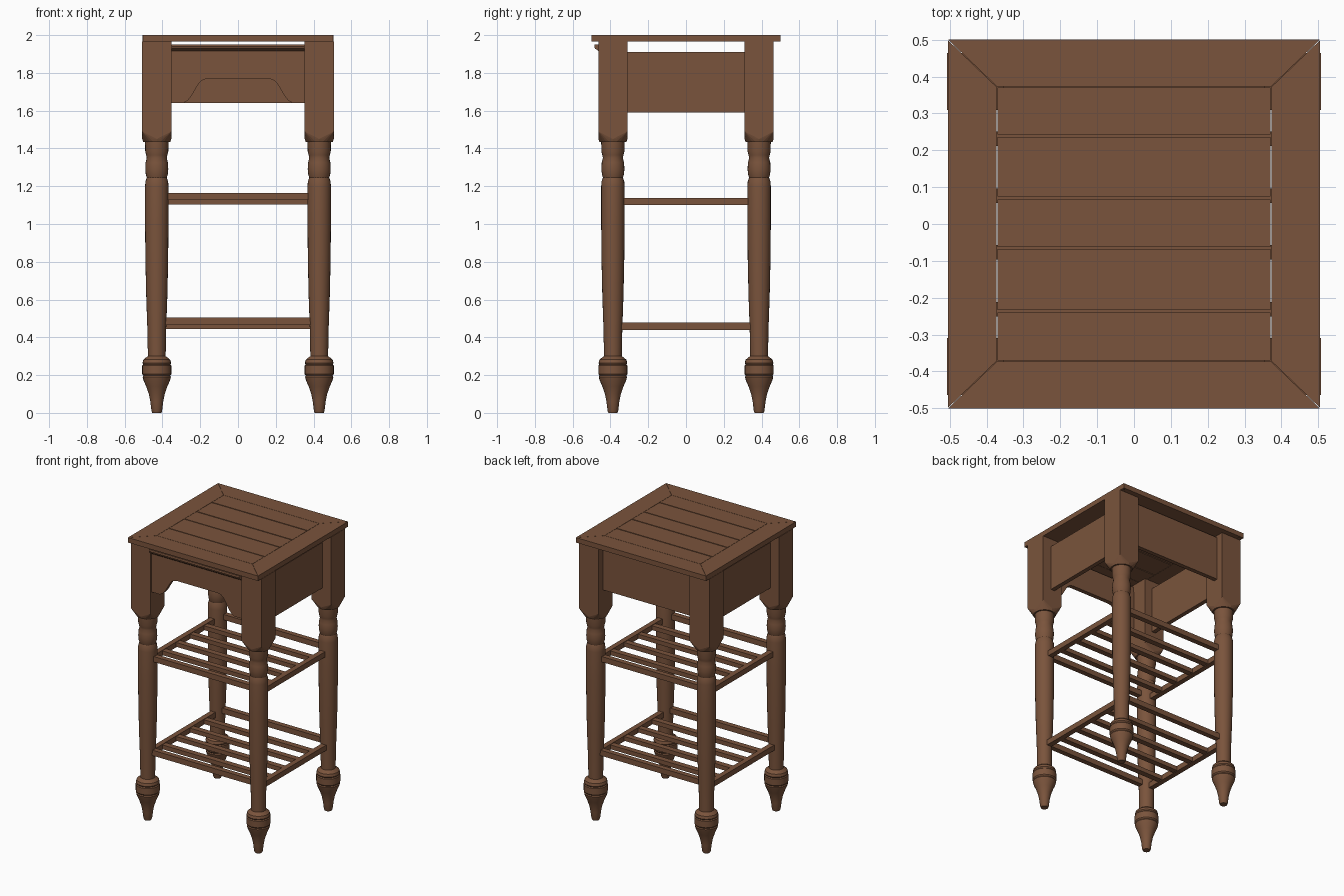
import bpy, bmesh, math

if "Cube" in bpy.data.objects:
    bpy.data.objects.remove(bpy.data.objects["Cube"])

wood = bpy.data.materials.new("brown wood")
wood.diffuse_color = (0.195, 0.088, 0.045, 1)
wood.use_nodes = True
wood.node_tree.nodes["Principled BSDF"].inputs["Base Color"].default_value = wood.diffuse_color


def finish(name, bm, smooth=False):
    bmesh.ops.recalc_face_normals(bm, faces=bm.faces[:])
    me = bpy.data.meshes.new(name)
    bm.to_mesh(me)
    bm.free()
    me.materials.append(wood)
    ob = bpy.data.objects.new(name, me)
    bpy.context.collection.objects.link(ob)
    if smooth:
        bpy.ops.object.select_all(action='DESELECT')
        ob.select_set(True)
        bpy.context.view_layer.objects.active = ob
        bpy.ops.object.shade_smooth_by_angle(angle=math.radians(35))
    return ob


def prism(name, pts, vec):
    """Extrude a polygon of 3D points along vec."""
    bm = bmesh.new()
    f = bm.faces.new([bm.verts.new(p) for p in pts])
    r = bmesh.ops.extrude_face_region(bm, geom=[f])
    vs = [g for g in r["geom"] if isinstance(g, bmesh.types.BMVert)]
    bmesh.ops.translate(bm, verts=vs, vec=vec)
    return finish(name, bm)


def box(name, x0, x1, y0, y1, z0, z1):
    return prism(name, [(x0, y0, z0), (x1, y0, z0), (x1, y1, z0), (x0, y1, z0)],
                 (0, 0, z1 - z0))


LX, LY, H = 0.43, 0.387, 0.077   # leg centres and half width

# Turned leg profile: radius, height
PROFILE = [(0.024, 0), (0.028, 0.01), (0.034, 0.06), (0.042, 0.1), (0.056, 0.14),
           (0.07, 0.172), (0.075, 0.19), (0.071, 0.197), (0.077, 0.205), (0.077, 0.25),
           (0.072, 0.256), (0.076, 0.264), (0.071, 0.282), (0.056, 0.294), (0.047, 0.3),
           (0.05, 0.45), (0.056, 0.62), (0.06, 0.8), (0.062, 1.0), (0.062, 1.2),
           (0.06, 1.225), (0.053, 1.245), (0.058, 1.262), (0.061, 1.29), (0.059, 1.325),
           (0.053, 1.35), (0.056, 1.365), (0.061, 1.385), (0.062, 1.44)]


def leg(name, x, y):
    bm = bmesh.new()
    n = 24
    rings = [[bm.verts.new((x + r * math.cos(2 * math.pi * i / n),
                            y + r * math.sin(2 * math.pi * i / n), z)) for i in range(n)]
             for r, z in PROFILE]
    for a, b in zip(rings, rings[1:]):
        for i in range(n):
            j = (i + 1) % n
            bm.faces.new((a[i], a[j], b[j], b[i]))
    bm.faces.new(rings[0])
    bm.faces.new(rings[-1])
    finish(name + "_turning", bm, True)
    # square block, corners rounded off at the lower end
    bm = bmesh.new()
    for z in (1.49, 1.965):
        for sx in (-H, H):
            for sy in (-H, H):
                bm.verts.new((x + sx, y + sy, z))
    for r, z in ((0.077, 1.45), (0.072, 1.435)):
        for i in range(24):
            a = 2 * math.pi * i / 24
            bm.verts.new((x + r * math.cos(a), y + r * math.sin(a), z))
    bmesh.ops.convex_hull(bm, input=bm.verts[:])
    finish(name + "_block", bm)


for sx, nx in ((-1, "left"), (1, "right")):
    for sy, ny in ((-1, "front"), (1, "back")):
        leg(f"{ny}_{nx}_leg", sx * LX, sy * LY)

# Table top: mitred frame and slats
Z0, Z1 = 1.965, 2.0
X, Y, I, G = 0.505, 0.5, 0.373, 0.001
for s, a, b in ((-1, "front", "left"), (1, "back", "right")):
    prism(f"top_frame_{a}", [(-X + G, s * Y, Z0), (X - G, s * Y, Z0),
                             (I - G, s * I, Z0), (-I + G, s * I, Z0)], (0, 0, Z1 - Z0))
    prism(f"top_frame_{b}", [(s * X, -Y + G, Z0), (s * X, Y - G, Z0),
                             (s * I, I - G, Z0), (s * I, -I + G, Z0)], (0, 0, Z1 - Z0))
for i, (y0, y1) in enumerate(((-0.371, -0.240), (-0.234, -0.068), (-0.062, 0.067),
                              (0.074, 0.236), (0.243, 0.371))):
    box(f"top_slat_{i + 1}", -0.371, 0.371, y0, y1, Z0, Z1)

# Front apron with a curved cutout
half = [(0.29, 1.64), (0.265, 1.655), (0.245, 1.68), (0.225, 1.715),
        (0.205, 1.748), (0.185, 1.764), (0.16, 1.77)]
pts = [(-0.355, 1.915), (-0.355, 1.64)] + [(-x, z) for x, z in half] \
    + half[::-1] + [(0.355, 1.64), (0.355, 1.915)]
prism("front_apron", [(x, -0.453, z) for x, z in pts], (0, 0.03, 0))

# Rounded moulding over the front apron
pts = [(-0.423, 1.95), (-0.423, 1.915), (-0.463, 1.915), (-0.47, 1.922),
       (-0.482, 1.928), (-0.486, 1.94), (-0.483, 1.95)]
prism("front_moulding", [(-0.352, y, z) for y, z in pts], (0.704, 0, 0))

# Back and side aprons
box("back_apron", -0.355, 0.355, 0.385, 0.415, 1.64, 1.95)
for s, n in ((-1, "left"), (1, "right")):
    c = s * 0.425
    box(f"{n}_apron", c - 0.015, c + 0.015, -0.315, 0.315, 1.59, 1.91)

# Two slatted shelves
for n, z in (("lower", 0.44), ("upper", 1.10)):
    for s, a, b in ((-1, "front", "left"), (1, "back", "right")):
        box(f"{n}_shelf_{a}_rail", -0.40, 0.40, s * LY - 0.018, s * LY + 0.018, z + 0.026, z + 0.064)
        box(f"{n}_shelf_{b}_rail", s * LX - 0.018, s * LX + 0.018, -0.36, 0.36, z, z + 0.038)
    for i in range(4):
        y = -0.231 + i * 0.154
        box(f"{n}_shelf_slat_{i + 1}", -0.42, 0.42, y - 0.02, y + 0.02, z + 0.004, z + 0.034)
